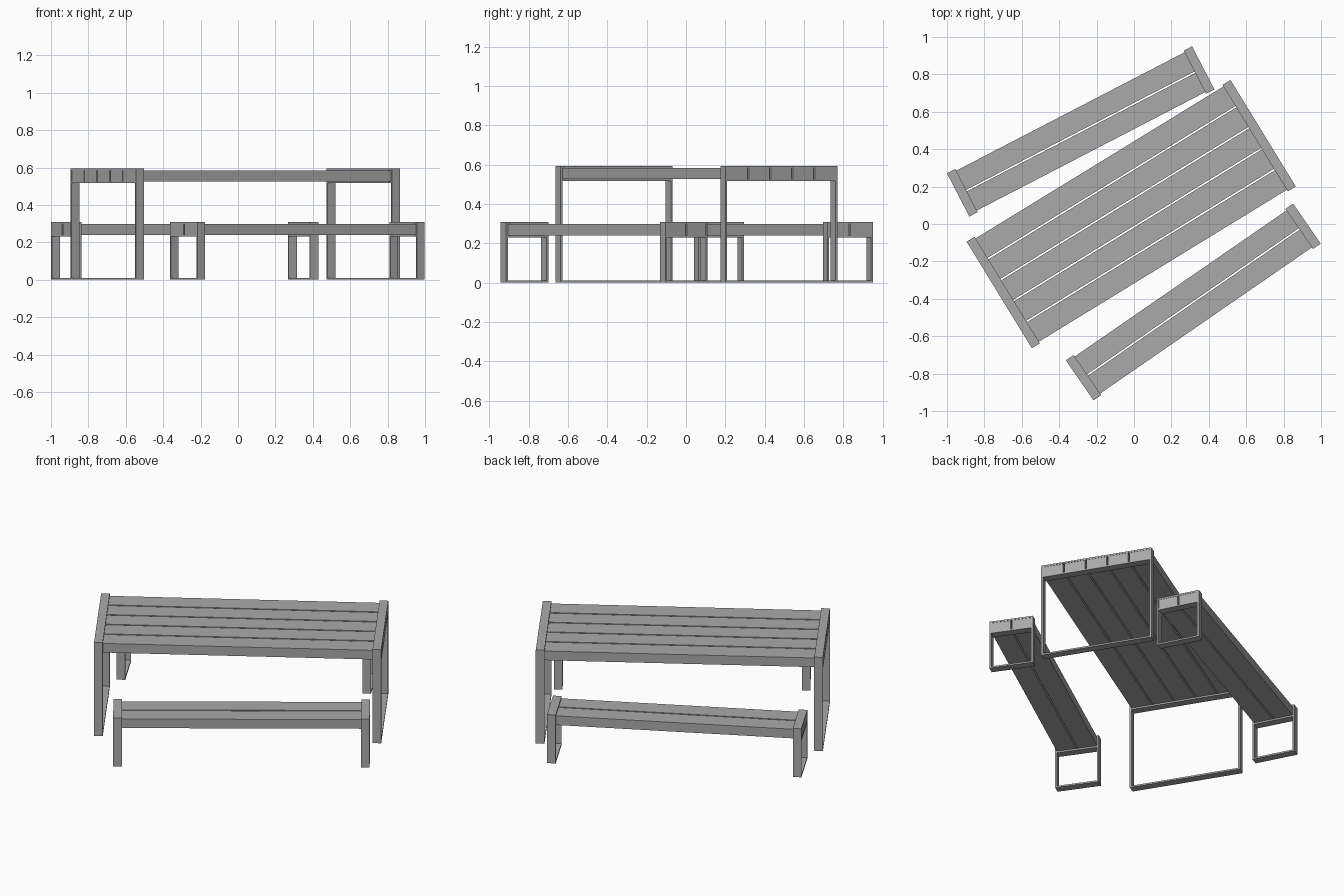
import bpy
import bmesh
from math import radians
from mathutils import Matrix, Vector

cube = bpy.data.objects.get("Cube")
if cube:
    bpy.data.objects.remove(cube)

grey = bpy.data.materials.new("plain grey")
grey.use_nodes = True
colour = (0.4, 0.4, 0.4, 1)
grey.diffuse_color = colour
grey.node_tree.nodes["Principled BSDF"].inputs["Base Color"].default_value = colour

STRIP = 0.05    # width of the flat steel strip
STEEL = 0.01    # its thickness
SLAT = 0.058    # slat thickness
GAP = 0.009     # space between slats


def box(bm, low, high):
    low, high = Vector(low), Vector(high)
    size = Matrix.Diagonal((*(high - low), 1))
    bmesh.ops.create_cube(bm, size=1, matrix=Matrix.Translation((low + high) / 2) @ size)


def finish(bm, name, place):
    mesh = bpy.data.meshes.new(name)
    bm.to_mesh(mesh)
    bm.free()
    mesh.materials.append(grey)
    obj = bpy.data.objects.new(name, mesh)
    obj.matrix_world = place
    bpy.context.collection.objects.link(obj)


def slatted_unit(name, centre, angle, length, width, height, slats):
    place = Matrix.Translation((*centre, 0)) @ Matrix.Rotation(radians(angle), 4, "Z")
    half_l, half_w = length / 2, width / 2
    inner = half_w - STEEL
    slat_top = height - STEEL
    slat_bottom = slat_top - SLAT

    # Flat steel frame at each end: two legs, floor bar, slat bearer, top strap
    for side, x0 in (("right", -half_l), ("left", half_l - STRIP)):
        x1 = x0 + STRIP
        bm = bmesh.new()
        for y in (-half_w, inner):
            box(bm, (x0, y, 0), (x1, y + STEEL, height))
        for z in (0, slat_bottom - STEEL, slat_top):
            box(bm, (x0, -inner, z), (x1, inner, z + STEEL))
        finish(bm, f"{name}_{side}_frame", place)

    # Slats running between the straps, ends just inside the frames
    pitch = (2 * inner + GAP) / slats
    for i in range(slats):
        y = -inner + i * pitch
        bm = bmesh.new()
        box(bm, (-half_l + 0.002, y, slat_bottom),
            (half_l - 0.002, y + pitch - GAP, slat_top))
        finish(bm, f"{name}_slat_{i + 1}", place)


slatted_unit("table", (-0.015, 0.053), 31.5, 1.655, 0.668, 0.594, 5)
slatted_unit("back_bench", (-0.285, 0.495), 27.4, 1.476, 0.26, 0.308, 2)
slatted_unit("front_bench", (0.317, -0.417), 34.6, 1.476, 0.26, 0.308, 2)
